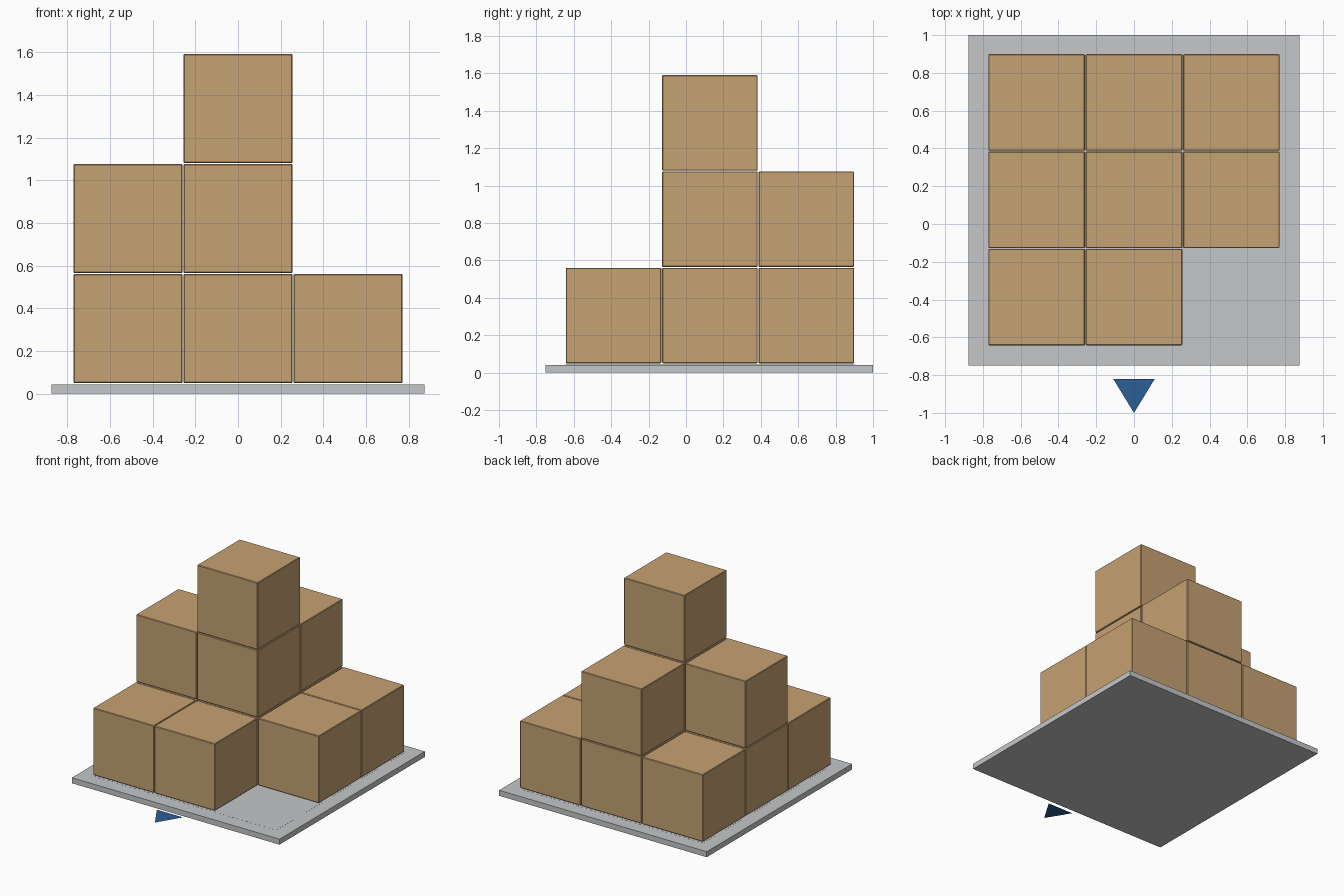
import bpy
import bmesh
from mathutils import Matrix, Vector

default = bpy.data.objects.get("Cube")
if default:
    bpy.data.objects.remove(default)


def make_material(name, rgb):
    mat = bpy.data.materials.new(name)
    mat.use_nodes = True
    color = (*rgb, 1)
    mat.diffuse_color = color
    mat.node_tree.nodes["Principled BSDF"].inputs["Base Color"].default_value = color
    return mat


def add_object(name, bm, mat):
    mesh = bpy.data.meshes.new(name)
    bm.to_mesh(mesh)
    bm.free()
    mesh.materials.append(mat)
    obj = bpy.data.objects.new(name, mesh)
    bpy.context.collection.objects.link(obj)
    return obj


def box(name, center, size, mat, bevel=0):
    bm = bmesh.new()
    matrix = Matrix.Translation(center) @ Matrix.Diagonal((*size, 1))
    bmesh.ops.create_cube(bm, size=1, matrix=matrix)
    obj = add_object(name, bm, mat)
    if bevel:
        mod = obj.modifiers.new("soft_edges", "BEVEL")
        mod.width = bevel
        mod.segments = 1
    return obj


wood = make_material("tan_wood", (0.56, 0.36, 0.17))
gray = make_material("light_gray", (0.56, 0.57, 0.58))
blue = make_material("marker_blue", (0.025, 0.115, 0.305))

PITCH = 0.5153
SIZE = 0.511
GRID_Y = 0.128
PLATE_TOP = 0.042

# Base plate with a barely raised footprint panel
box("base_plate", (0, 0.125, PLATE_TOP / 2), (1.75, 1.75, PLATE_TOP), gray)
box("footprint_panel", (0, GRID_Y, PLATE_TOP), (3 * PITCH, 3 * PITCH, 0.001), gray)

# Stacked cubes: heights per cell, rows from front to back, columns along +x
heights = [
    (1, 1, 0),
    (2, 3, 1),
    (1, 2, 1),
]
for row, line in enumerate(heights):
    for col, count in enumerate(line):
        for level in range(count):
            center = Vector(((col - 1) * PITCH,
                             GRID_Y + (row - 1) * PITCH,
                             0.05 + SIZE / 2 + level * PITCH))
            box(f"cube_row{row + 1}_column{col + 1}_level{level + 1}",
                center, (SIZE, SIZE, SIZE), wood, bevel=0.004)

# Flat triangular marker pointing forward
bm = bmesh.new()
corners = [(-0.11, -0.82, 0.03), (0, -1, 0.03), (0.11, -0.82, 0.03)]
bm.faces.new([bm.verts.new(c) for c in corners])
add_object("front_marker", bm, blue)
